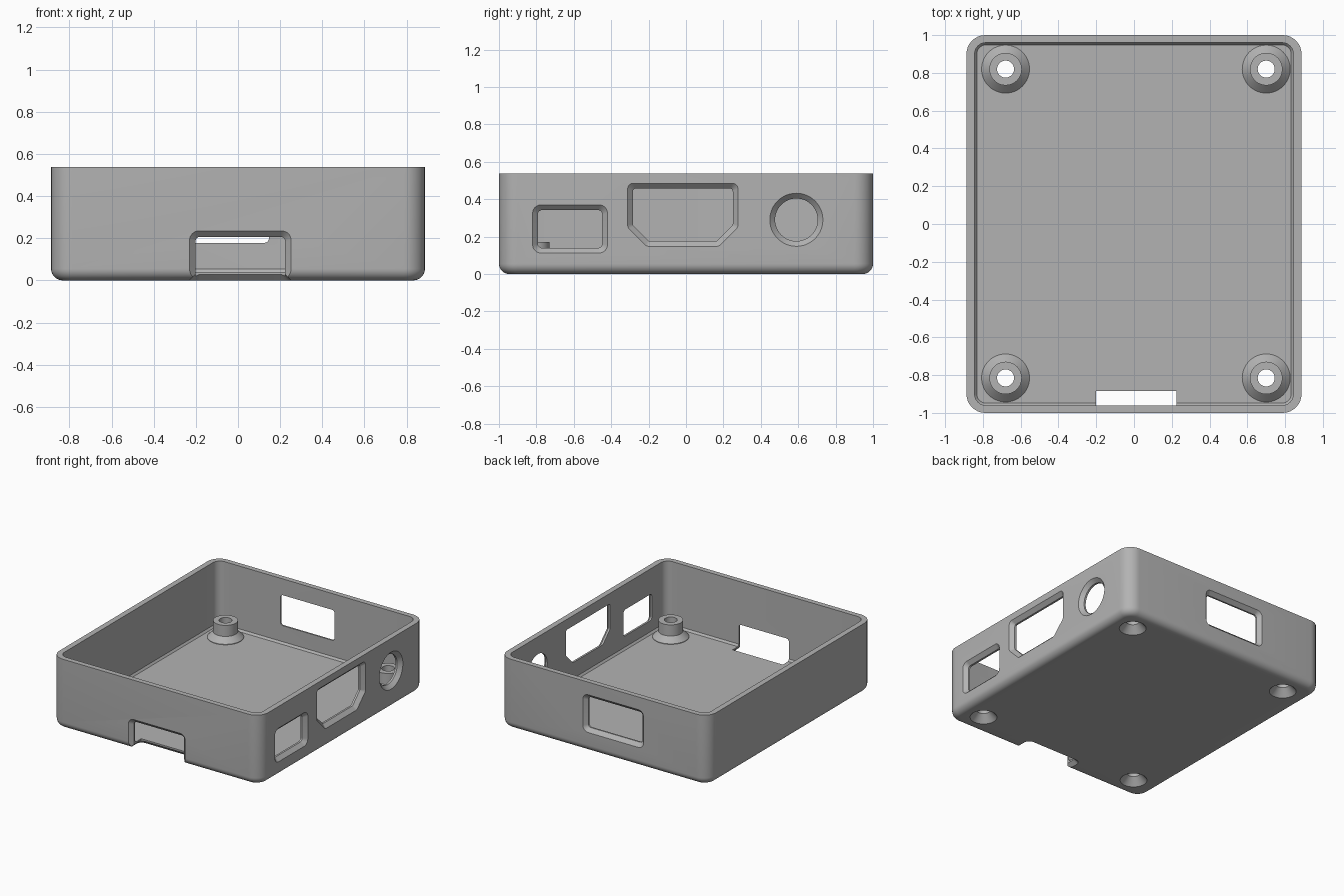
import bpy
import bmesh
import math
from mathutils import Vector

HX, HY, HEIGHT = 0.887, 1.0, 0.537
WALL_X, WALL_Y, FLOOR = 0.043, 0.04, 0.04
LIP = 0.028          # width and depth of the bevel around the openings

old = bpy.data.objects.get("Cube")
if old:
    bpy.data.objects.remove(old, do_unlink=True)

grey = bpy.data.materials.new("plain grey")
grey.use_nodes = True
colour = (0.45, 0.45, 0.45, 1)
grey.diffuse_color = colour
grey.node_tree.nodes["Principled BSDF"].inputs["Base Color"].default_value = colour


def rounded(corners, radius, steps=8):
    """Counter-clockwise convex outline with filleted corners."""
    pts, n = [], len(corners)
    for i in range(n):
        c = Vector(corners[i])
        a = (Vector(corners[i - 1]) - c).normalized()
        b = (Vector(corners[(i + 1) % n]) - c).normalized()
        half = a.angle(b) / 2
        centre = c + (a + b).normalized() * radius / math.sin(half)
        start = c + a * radius / math.tan(half) - centre
        turn = math.pi - 2 * half
        for k in range(steps + 1):
            t = turn * k / steps
            pts.append((centre.x + start.x * math.cos(t) - start.y * math.sin(t),
                        centre.y + start.x * math.sin(t) + start.y * math.cos(t)))
    return pts


def inset(corners, dist):
    """Move every edge of a convex outline inward."""
    out, n = [], len(corners)
    for i in range(n):
        c = Vector(corners[i])
        a = (Vector(corners[i - 1]) - c).normalized()
        b = (Vector(corners[(i + 1) % n]) - c).normalized()
        out.append(tuple(c + (a + b).normalized() * dist / math.sin(a.angle(b) / 2)))
    return out


def rect(u0, u1, v0, v1):
    return [(u0, v0), (u1, v0), (u1, v1), (u0, v1)]


def circle(u, v, r, sides=48):
    return [(u + r * math.cos(math.tau * i / sides),
             v + r * math.sin(math.tau * i / sides)) for i in range(sides)]


def loft(name, rings):
    """Closed solid through a series of matching rings."""
    bm = bmesh.new()
    loops = [[bm.verts.new(p) for p in ring] for ring in rings]
    n = len(loops[0])
    for lo, hi in zip(loops, loops[1:]):
        for i in range(n):
            j = (i + 1) % n
            bm.faces.new((lo[i], lo[j], hi[j], hi[i]))
    bm.faces.new(loops[0][::-1])
    bm.faces.new(loops[-1])
    bmesh.ops.recalc_face_normals(bm, faces=bm.faces)
    mesh = bpy.data.meshes.new(name)
    bm.to_mesh(mesh)
    bm.free()
    mesh.materials.append(grey)
    obj = bpy.data.objects.new(name, mesh)
    bpy.context.collection.objects.link(obj)
    return obj


def lathe(name, x, y, profile):
    return loft(name, [[(u, v, z) for u, v in circle(x, y, r)] for r, z in profile])


def combine(target, tool, operation):
    mod = target.modifiers.new(operation, "BOOLEAN")
    mod.operation, mod.solver, mod.object = operation, "EXACT", tool
    bpy.context.view_layer.objects.active = target
    bpy.ops.object.modifier_apply(modifier=mod.name)
    bpy.data.objects.remove(tool, do_unlink=True)


def tray_ring(ix, iy, radius, z):
    box = rect(ix - HX, HX - ix, iy - HY, HY - iy)
    return [(u, v, z) for u, v in rounded(box, radius)]


# Tray: rounded underside, outer wall, rim, inner wall, floor
rings = []
for k in range(9):
    t = math.pi / 2 * k / 8
    off = 0.055 * (1 - math.sin(t))
    rings.append(tray_ring(off, off, 0.1 - off, 0.055 * (1 - math.cos(t))))
rings += [tray_ring(0, 0, 0.1, HEIGHT),
          tray_ring(WALL_X, WALL_Y, 0.06, HEIGHT),
          tray_ring(WALL_X, WALL_Y, 0.06, FLOOR + 0.015),
          tray_ring(WALL_X + 0.012, WALL_Y + 0.012, 0.048, FLOOR)]
case = loft("open_case", rings)

# Screw posts with flared feet, through holes and countersinks below
for x in (-0.68, 0.70):
    for y in (-0.815, 0.82):
        combine(case, lathe("screw_post", x, y, [
            (0.127, 0.02), (0.127, FLOOR + 0.004), (0.086, 0.085), (0.086, 0.17)]), "UNION")
        combine(case, lathe("screw_hole", x, y, [
            (0.095, -0.05), (0.095, 0), (0.045, 0.055), (0.045, 0.3)]), "DIFFERENCE")


def cut(corners, place, face, depth, radius=0.045):
    """Opening with a bevelled outer edge; place maps (u, v, distance) to 3D."""
    inner = inset(corners, LIP)
    if radius:
        corners, inner = rounded(corners, radius), rounded(inner, radius / 2)
    levels = [(corners, face + 0.05), (corners, face),
              (inner, face - LIP), (inner, face - depth)]
    cutter = loft("opening", [[place(u, v, d) for u, v in pts] for pts, d in levels])
    combine(case, cutter, "DIFFERENCE")


def right(u, v, d):
    return (d, u, v)


def back(u, v, d):
    return (u, d, v)


def front(u, v, d):
    return (u, -d, v)


def below(u, v, d):
    return (u, v, -d)


# Side openings: rounded slot, chamfered port, round port
cut(rect(-0.82, -0.42, 0.112, 0.37), right, HX, 0.08)
cut([(-0.21, 0.148), (0.175, 0.148), (0.278, 0.25), (0.278, 0.485),
     (-0.312, 0.485), (-0.312, 0.25)], right, HX, 0.08, 0.03)
cut(circle(0.59, 0.29, 0.142), right, HX, 0.08, 0)

# Back opening
cut(rect(-0.34, 0.175, 0.15, 0.44), back, HY, 0.08)

# Front notch through the wall and the edge of the floor
cut(rect(-0.23, 0.252, -0.2, 0.235), front, HY, 0.115)
cut(rect(-0.23, 0.252, -1.2, -0.857), below, 0, 0.08)

bpy.ops.object.select_all(action="DESELECT")
case.select_set(True)
bpy.context.view_layer.objects.active = case
bpy.ops.object.shade_smooth_by_angle(angle=math.radians(30))
